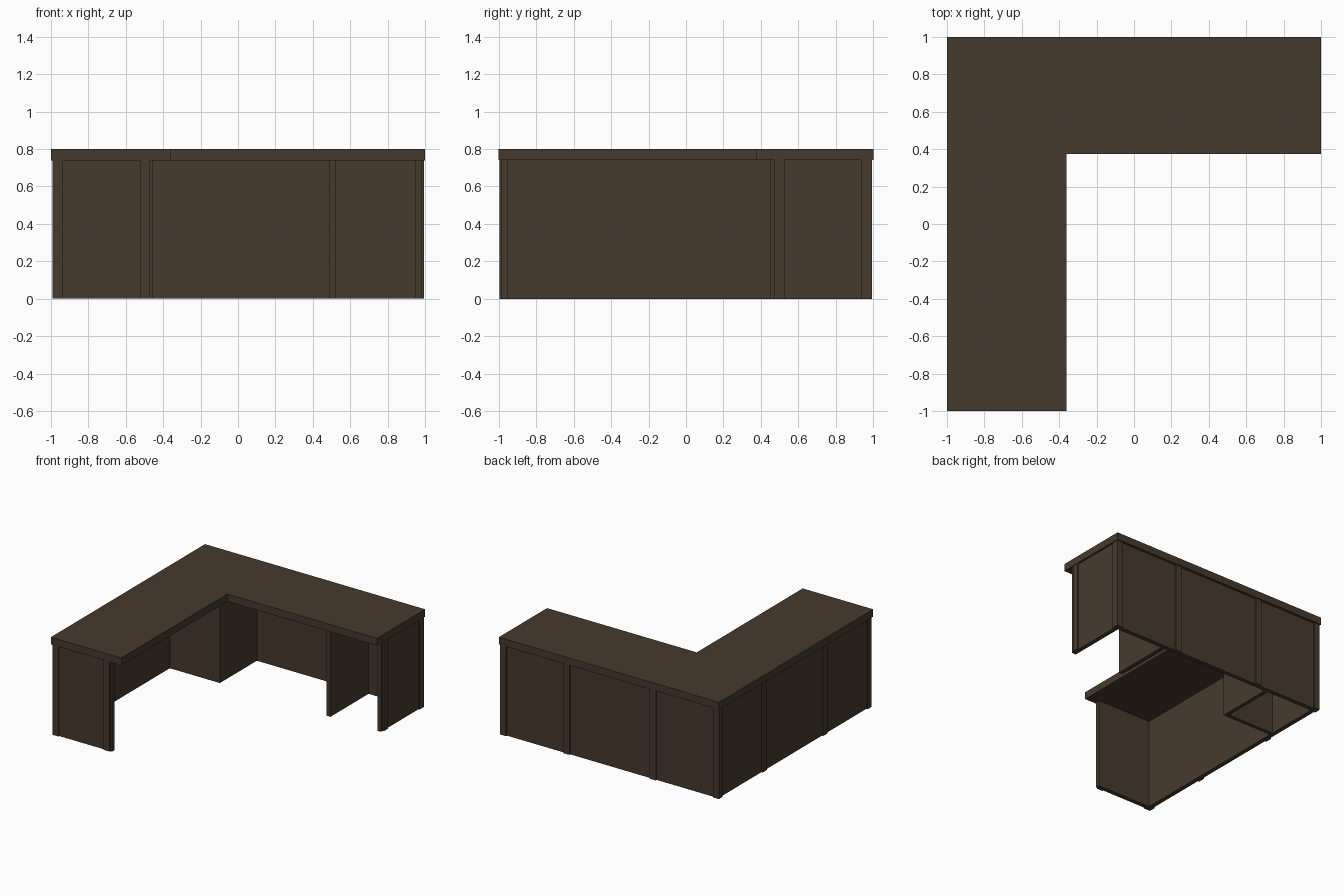
import bpy, bmesh

if "Cube" in bpy.data.objects:
    bpy.data.objects.remove(bpy.data.objects["Cube"])

wood = bpy.data.materials.new("dark brown wood")
wood.diffuse_color = (0.063, 0.042, 0.026, 1)
wood.use_nodes = True
wood.node_tree.nodes["Principled BSDF"].inputs["Base Color"].default_value = wood.diffuse_color

UNDER = 0.74   # underside of the worktop
TOP = 0.80


def prism(name, outline, z0, z1):
    """Extrude a flat outline between two heights."""
    bm = bmesh.new()
    face = bm.faces.new([bm.verts.new((x, y, z0)) for x, y in outline])
    ext = bmesh.ops.extrude_face_region(bm, geom=[face])
    verts = [g for g in ext["geom"] if isinstance(g, bmesh.types.BMVert)]
    bmesh.ops.translate(bm, vec=(0, 0, z1 - z0), verts=verts)
    bmesh.ops.recalc_face_normals(bm, faces=bm.faces)
    mesh = bpy.data.meshes.new(name)
    bm.to_mesh(mesh)
    bm.free()
    mesh.materials.append(wood)
    ob = bpy.data.objects.new(name, mesh)
    bpy.context.collection.objects.link(ob)
    return ob


def board(name, x0, x1, y0, y1):
    """Upright board from the floor to the worktop."""
    return prism(name, [(x0, y0), (x1, y0), (x1, y1), (x0, y1)], 0, UNDER)


# L-shaped worktop
prism("worktop", [(-1, -1), (-0.36, -1), (-0.36, 0.375), (1, 0.375), (1, 1), (-1, 1)], UNDER, TOP)

# outer wall panels
board("back_panel", -0.98, 0.985, 0.945, 0.98)
board("left_panel", -0.98, -0.945, -0.985, 0.945)
board("front_end_panel", -0.945, -0.455, -0.985, -0.95)
board("right_end_panel", 0.95, 0.985, 0.45, 0.945)

# inner divider and hollow corner cabinet
board("divider", 0.49, 0.525, 0.45, 0.945)
board("corner_cabinet_front", -0.945, -0.49, 0.465, 0.495)
board("corner_cabinet_side", -0.52, -0.49, 0.495, 0.945)

# battens on the long back and left walls
for i, (a, b) in enumerate([(-0.99, -0.94), (-0.42, -0.365), (0.365, 0.42), (0.94, 0.99)]):
    board(f"back_batten_{i}", a, b, 0.98, 0.992)
    board(f"left_batten_{i}", -0.992, -0.98, a, b)

# battens on the two short ends
for i, (a, b) in enumerate([(0.47, 0.525), (0.935, 0.99)]):
    board(f"right_batten_{i}", 0.985, 0.995, a, b)
    board(f"front_batten_{i}", -b, -a, -0.995, -0.985)
